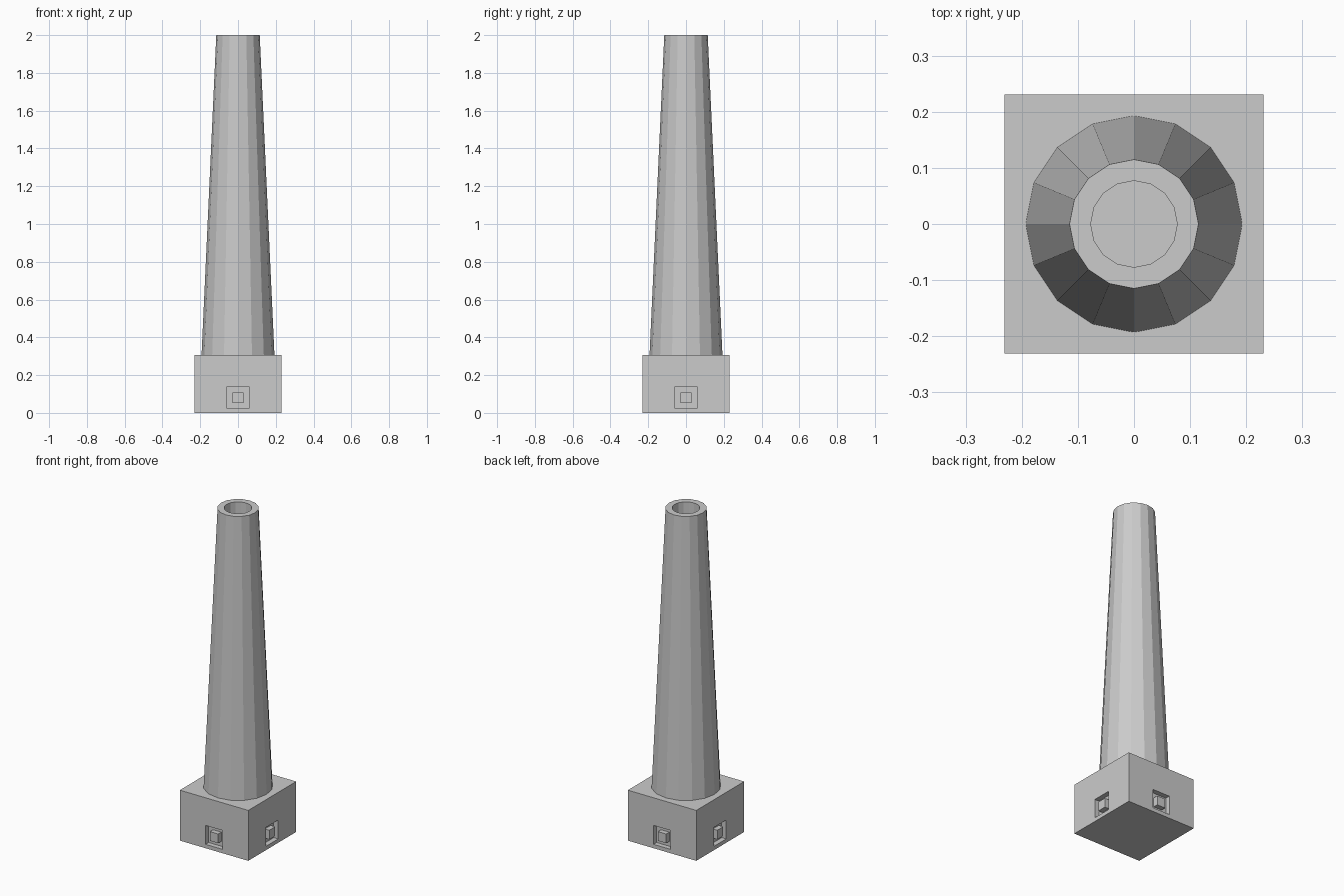
import bpy, bmesh, math
from mathutils import Matrix, Vector

if "Cube" in bpy.data.objects:
    bpy.data.objects.remove(bpy.data.objects["Cube"])

HALF, BASE_H = 0.2305, 0.307                 # base block
WIN_Z, WIN_HALF, PANEL_HALF, DEPTH = 0.081, 0.0575, 0.028, 0.03
SIDES = 16


def finish(name, bm):
    bmesh.ops.recalc_face_normals(bm, faces=bm.faces[:])
    mesh = bpy.data.meshes.new(name)
    bm.to_mesh(mesh)
    bm.free()
    obj = bpy.data.objects.new(name, mesh)
    bpy.context.collection.objects.link(obj)
    return obj


def push(bm, face, offset):
    new = bmesh.ops.extrude_discrete_faces(bm, faces=[face])["faces"][0]
    bmesh.ops.translate(bm, verts=new.verts[:], vec=offset)
    return new


# Square base with a recessed frame and raised centre panel on each side
bm = bmesh.new()
bmesh.ops.create_cube(bm, size=1, matrix=Matrix.Translation((0, 0, BASE_H / 2))
                      @ Matrix.Diagonal((2 * HALF, 2 * HALF, BASE_H, 1)))
bm.normal_update()
for face in [f for f in bm.faces if abs(f.normal.z) < 0.5]:
    n = face.normal.copy()
    side = n.cross(Vector((0, 0, 1)))
    mid = face.calc_center_median()
    window = push(bm, face, (0, 0, 0))
    for v in window.verts:
        d = v.co - mid
        v.co = (n * HALF + side * math.copysign(WIN_HALF, d.dot(side))
                + Vector((0, 0, WIN_Z + math.copysign(WIN_HALF, d.z))))
    window = push(bm, window, -n * DEPTH)
    panel = push(bm, window, (0, 0, 0))
    centre = panel.calc_center_median()
    for v in panel.verts:
        v.co = centre + (v.co - centre) * (PANEL_HALF / WIN_HALF)
    push(bm, panel, n * DEPTH)
finish("base", bm)

# Tapered stack with a straight flue sunk into the top: (radius, height)
profile = [(0.193, BASE_H), (0.115, 2.0), (0.077, 2.0), (0.077, 1.75)]
bm = bmesh.new()
rings = [[bm.verts.new((r * math.cos(a), r * math.sin(a), z))
          for a in (2 * math.pi * i / SIDES for i in range(SIDES))]
         for r, z in profile]
for lo, hi in zip(rings, rings[1:]):
    for i in range(SIDES):
        j = (i + 1) % SIDES
        bm.faces.new((lo[i], lo[j], hi[j], hi[i]))
bm.faces.new(rings[0][::-1])
bm.faces.new(rings[-1])
finish("chimney_stack", bm)
